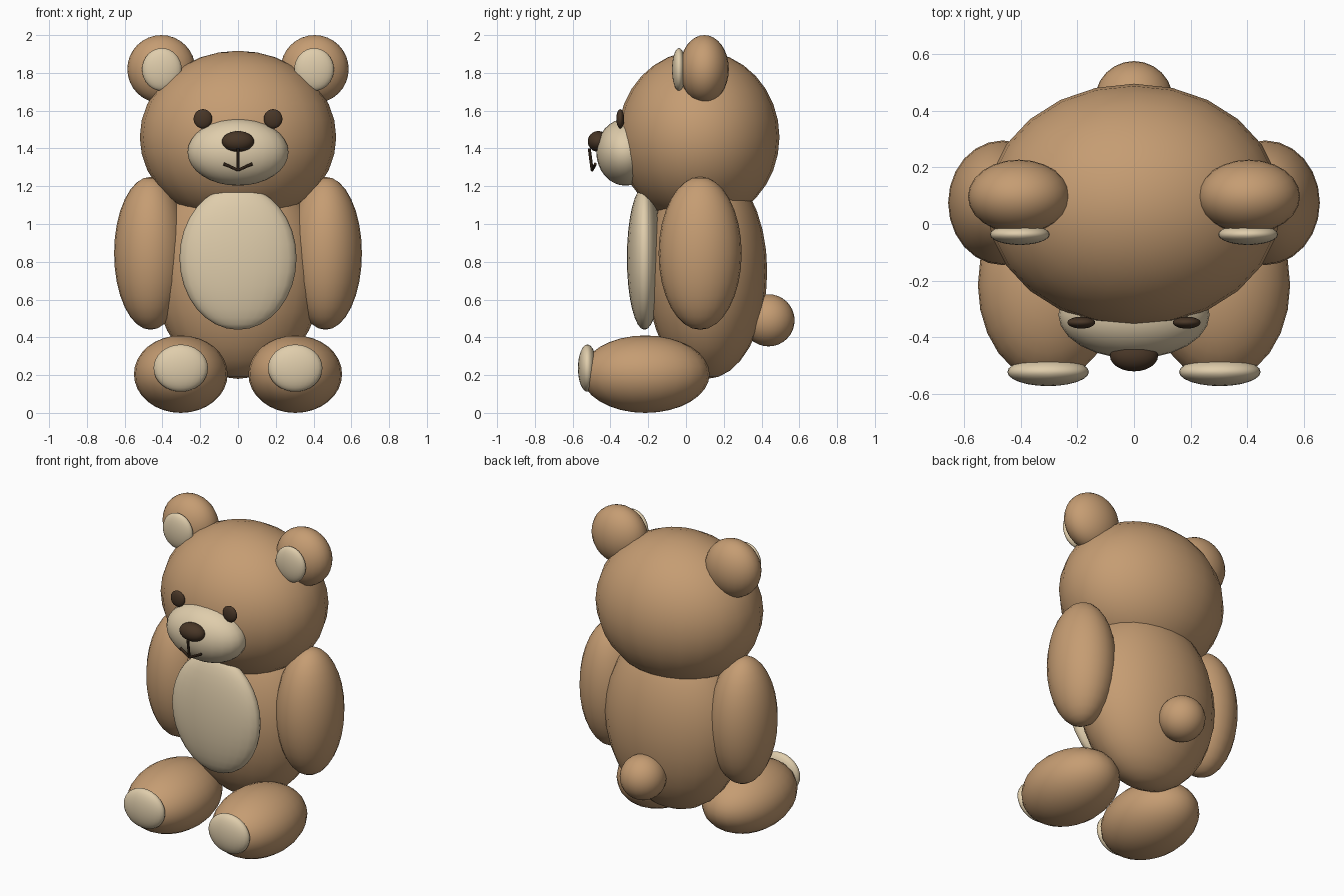
import bpy
from mathutils import Vector

cube = bpy.data.objects.get("Cube")
if cube:
    bpy.data.objects.remove(cube, do_unlink=True)


def material(name, color):
    mat = bpy.data.materials.new(name)
    mat.use_nodes = True
    mat.diffuse_color = (*color, 1)
    bsdf = next(n for n in mat.node_tree.nodes if n.type == 'BSDF_PRINCIPLED')
    bsdf.inputs["Base Color"].default_value = (*color, 1)
    bsdf.inputs["Roughness"].default_value = 0.8
    return mat


BROWN = material("brown fur", (0.56, 0.335, 0.17))
CREAM = material("cream fur", (0.74, 0.61, 0.41))
DARK = material("dark brown", (0.065, 0.037, 0.02))


def finish(obj, name, mat):
    obj.name = name
    obj.data.materials.append(mat)
    bpy.ops.object.shade_smooth()


def ellipsoid(name, center, radii, mat):
    bpy.ops.mesh.primitive_uv_sphere_add(segments=24, ring_count=16, radius=1, location=center)
    obj = bpy.context.object
    obj.scale = radii
    bpy.ops.object.transform_apply(location=False, rotation=False, scale=True)
    finish(obj, name, mat)


def pair(name, center, radii, mat):
    for side, sign in (("left", 1), ("right", -1)):
        x, y, z = center
        ellipsoid(f"{side}_{name}", (sign * x, y, z), radii, mat)


def stitch(name, start, end, radius=0.008):
    a, b = Vector(start), Vector(end)
    bpy.ops.mesh.primitive_cylinder_add(vertices=8, radius=radius, depth=(b - a).length,
                                        location=(a + b) / 2)
    obj = bpy.context.object
    obj.rotation_euler = (b - a).to_track_quat('Z', 'Y').to_euler()
    finish(obj, name, DARK)
    bpy.ops.object.shade_smooth_by_angle()


# Torso and tail
ellipsoid("body", (0, 0.11, 0.75), (0.45, 0.32, 0.57), BROWN)
ellipsoid("belly_patch", (0, -0.22, 0.82), (0.31, 0.093, 0.38), CREAM)
ellipsoid("tail", (0, 0.437, 0.49), (0.138, 0.138, 0.138), BROWN)

# Limbs
pair("arm", (0.463, 0.075, 0.845), (0.193, 0.22, 0.405), BROWN)
pair("leg", (0.303, -0.215, 0.205), (0.248, 0.34, 0.205), BROWN)
pair("foot_pad", (0.303, -0.522, 0.237), (0.144, 0.05, 0.125), CREAM)

# Head and ears
ellipsoid("head", (0, 0.067, 1.46), (0.52, 0.428, 0.457), BROWN)
pair("ear", (0.406, 0.097, 1.82), (0.18, 0.13, 0.18), BROWN)
pair("inner_ear", (0.403, -0.037, 1.818), (0.105, 0.037, 0.113), CREAM)

# Face
ellipsoid("muzzle", (0, -0.32, 1.38), (0.267, 0.155, 0.177), CREAM)
ellipsoid("nose", (0, -0.465, 1.437), (0.085, 0.055, 0.055), DARK)
pair("eye", (0.186, -0.348, 1.557), (0.049, 0.021, 0.051), DARK)

# Stitched mouth
lip = (0, -0.497, 1.285)
stitch("mouth_center", (0, -0.512, 1.40), lip)
stitch("mouth_left", lip, (0.075, -0.48, 1.318))
stitch("mouth_right", lip, (-0.075, -0.48, 1.318))
